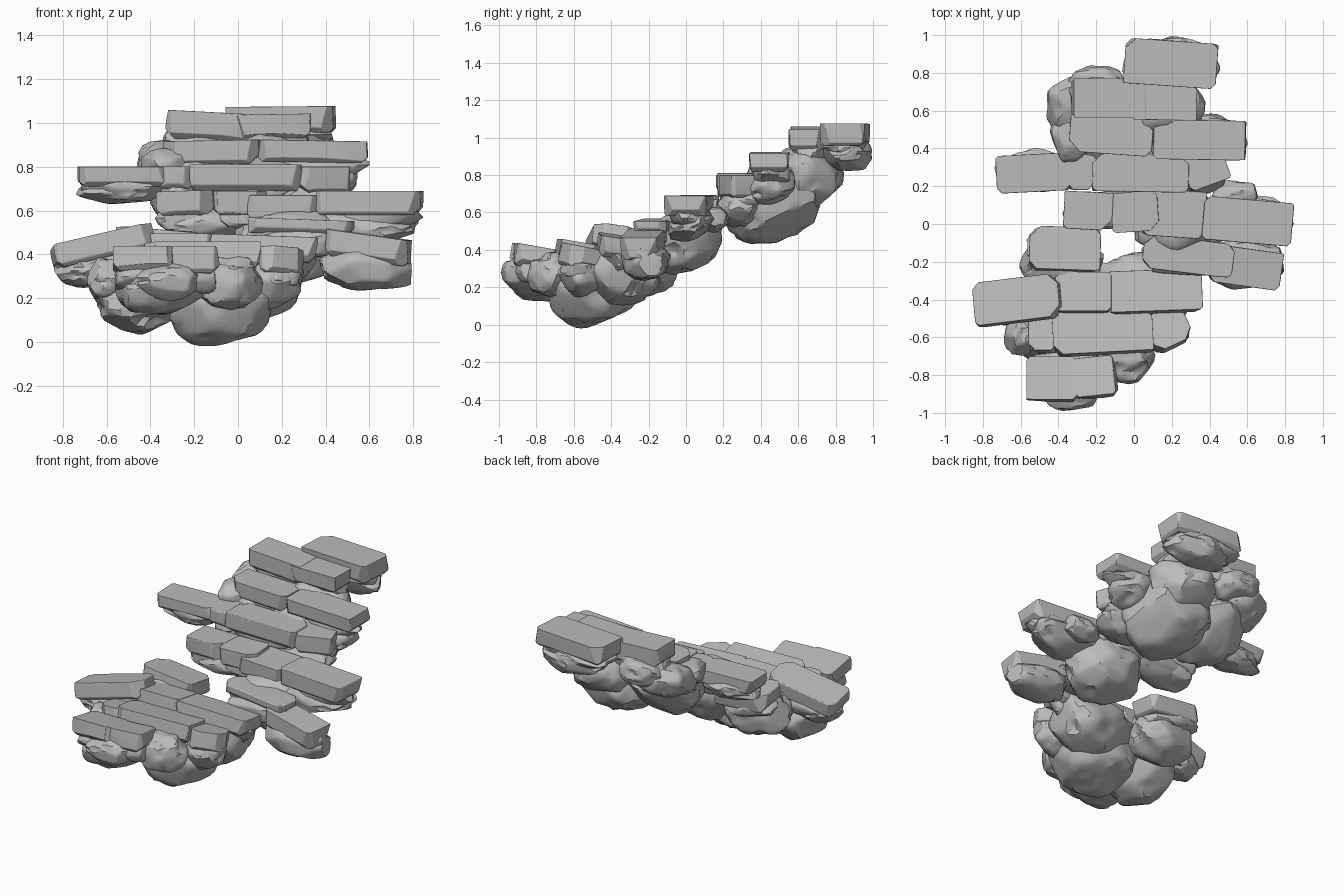
import bpy, bmesh, math, random
from mathutils import Matrix, Vector, Euler, noise

random.seed(4)
old = bpy.data.objects.get("Cube")
if old:
    bpy.data.objects.remove(old)

stone = bpy.data.materials.new("grey stone")
stone.use_nodes = True
stone.diffuse_color = (0.5, 0.5, 0.5, 1)
stone.node_tree.nodes["Principled BSDF"].inputs["Base Color"].default_value = stone.diffuse_color
parts = []


def add_object(name, bm, matrix):
    mesh = bpy.data.meshes.new(name)
    bmesh.ops.recalc_face_normals(bm, faces=bm.faces)
    bm.to_mesh(mesh)
    bm.free()
    mesh.materials.append(stone)
    obj = bpy.data.objects.new(name, mesh)
    obj.matrix_world = matrix
    bpy.context.collection.objects.link(obj)
    parts.append(obj)
    return obj


def placement(centre, pitch=0, roll=0, yaw=0):
    turn = Euler([math.radians(a) for a in (pitch, roll, yaw)]).to_matrix().to_4x4()
    return Matrix.Translation(centre) @ turn


def random_direction():
    return Vector([random.gauss(0, 1) for axis in range(3)]).normalized()


# Rounded, boxy boulder with chiselled planes and craggy lumps
def boulder(name, matrix, radii, power=0.85, lumps=0.2):
    bm = bmesh.new()
    bmesh.ops.create_icosphere(bm, subdivisions=4, radius=1)
    cuts = [(random_direction(), random.uniform(0.86, 1.02)) for plane in range(22)]
    offset = random_direction() * 20
    for v in bm.verts:
        p = Vector([math.copysign(abs(c) ** power, c) for c in v.co])
        crag = abs(noise.noise(p * 2.2 - offset))
        p *= 1.06 + lumps * (noise.noise(p * 1.5 + offset) - crag)
        for normal, depth in cuts:
            over = p.dot(normal) - depth
            if over > 0:
                p -= normal * over * 0.9
        v.co = Vector([c * r for c, r in zip(p, radii)])
    return add_object(name, bm, matrix)


# Cut slab of stone with chipped corners, and a rough ledge of rock below it
def slab(name, x, y, top, thick=0.11, yaw=0, pitch=0, roll=0):
    half = Vector(((x[1] - x[0]) / 2, (y[1] - y[0]) / 2, thick / 2))
    bm = bmesh.new()
    bmesh.ops.create_cube(bm, size=2)
    bmesh.ops.scale(bm, vec=half, verts=bm.verts)

    def chip(direction, depth):
        normal = Vector(direction).normalized()
        reach = sum(abs(n) * h for n, h in zip(normal, half))
        cut = bmesh.ops.bisect_plane(
            bm, geom=bm.verts[:] + bm.edges[:] + bm.faces[:],
            plane_co=normal * (reach - depth), plane_no=normal, clear_outer=True)
        edges = [e for e in cut["geom_cut"] if isinstance(e, bmesh.types.BMEdge)]
        if edges:
            bmesh.ops.holes_fill(bm, edges=edges)

    for sx in (-1, 1):
        chip((sx, 0, random.uniform(-0.4, 0.3)), random.uniform(0.003, 0.015))
        chip((sx, 0, -1), random.uniform(0.01, 0.03))
        for sy in (-1, 1):
            chip((sx, sy, random.uniform(-0.5, 0.4)), random.uniform(0.012, 0.045))
            chip((sx * random.uniform(0.05, 0.15), sy, -0.1), random.uniform(0.004, 0.014))
    for sy in (-1, 1):
        chip((0, sy, -1), random.uniform(0.006, 0.02))
    bmesh.ops.remove_doubles(bm, verts=bm.verts, dist=0.002)

    matrix = placement((sum(x) / 2, sum(y) / 2, top - thick / 2), pitch, roll, yaw)
    obj = add_object(name, bm, matrix)
    bevel = obj.modifiers.new("worn edges", "BEVEL")
    bevel.width = 0.006
    bevel.segments = 3
    below = matrix @ Matrix.Translation((0, 0.01, -thick / 2 - 0.01))
    boulder(name + "_ledge", below, (half.x, half.y * 0.97, 0.07), 0.65, 0.12)


# Upper flight
slab("top_step", (-0.05, 0.44), (0.73, 0.97), 1.075, 0.12, yaw=-4, roll=-0.5)
slab("second_step_left", (-0.33, 0.06), (0.56, 0.77), 1.05, 0.13, roll=3)
slab("second_step_right", (0.0, 0.34), (0.55, 0.74), 1.04, yaw=-1, roll=-1)
slab("third_step_left", (-0.34, 0.1), (0.37, 0.57), 0.92, yaw=-4, roll=-1)
slab("third_step_right", (0.09, 0.6), (0.34, 0.55), 0.92, 0.1, yaw=-1, roll=1)
slab("fourth_step_left", (-0.73, -0.33), (0.17, 0.37), 0.80, 0.09, yaw=3)
slab("fourth_step_middle", (-0.36, -0.2), (0.18, 0.37), 0.80, 0.1, yaw=-2)
slab("fourth_step_right", (-0.22, 0.29), (0.17, 0.37), 0.81, 0.12, yaw=-1)
slab("fourth_step_end", (0.25, 0.49), (0.2, 0.4), 0.80, 0.12, yaw=20)

# Middle flight
slab("fifth_step_left", (-0.37, -0.11), (-0.03, 0.17), 0.69, yaw=-3, roll=-2)
slab("fifth_step_inner", (-0.12, 0.14), (-0.04, 0.17), 0.69, yaw=4)
slab("fifth_step_middle", (0.05, 0.38), (-0.07, 0.18), 0.67, yaw=-4)
slab("fifth_step_right", (0.36, 0.84), (-0.1, 0.13), 0.69, yaw=-5)
slab("sixth_step_left", (0.04, 0.53), (-0.26, -0.08), 0.56, 0.07, yaw=-7, roll=2)
slab("sixth_step_right", (0.4, 0.79), (-0.33, -0.13), 0.49, 0.12, yaw=-8, roll=8)

# Lower flight, tipped back a little
slab("back_left_step", (-0.56, -0.18), (-0.25, -0.02), 0.50, 0.11, yaw=-2, pitch=-8, roll=5)
slab("side_step", (-0.85, -0.38), (-0.52, -0.29), 0.485, 0.11, yaw=7, pitch=-8, roll=-13)
slab("seventh_step_left", (-0.42, -0.12), (-0.47, -0.26), 0.48, pitch=-9)
slab("seventh_step_right", (-0.14, 0.36), (-0.47, -0.25), 0.47, yaw=2, pitch=-9, roll=2)
slab("eighth_step_left", (-0.56, -0.4), (-0.68, -0.49), 0.42, pitch=-10)
slab("eighth_step_middle", (-0.43, 0.1), (-0.69, -0.46), 0.44, 0.12, yaw=3, pitch=-10)
slab("eighth_step_right", (0.06, 0.29), (-0.66, -0.46), 0.42, 0.12, yaw=25, pitch=-10, roll=5)
slab("bottom_step_left", (-0.57, -0.3), (-0.94, -0.71), 0.42, 0.11, pitch=-10)
slab("bottom_step_right", (-0.32, -0.09), (-0.92, -0.71), 0.42, 0.12, yaw=6, pitch=-10)


# Rocks holding up each flight, all leaning along its slope
def rocks(flight, pitch, **pieces):
    for spot, (centre, radii) in pieces.items():
        boulder(f"{flight}_rock_{spot}", placement(centre, pitch), radii)


rocks(
    "upper", 26,
    main=((0.14, 0.46, 0.65), (0.28, 0.28, 0.2)),
    left=((-0.19, 0.47, 0.69), (0.2, 0.25, 0.17)),
    back=((0.16, 0.64, 0.78), (0.2, 0.18, 0.17)),
    back_left=((-0.3, 0.62, 0.81), (0.16, 0.18, 0.11)),
    bulge=((-0.19, 0.73, 0.87), (0.16, 0.11, 0.09)),
    right=((0.38, 0.45, 0.74), (0.17, 0.14, 0.09)),
    front=((0.32, 0.28, 0.63), (0.18, 0.13, 0.1)),
)
rocks(
    "upper_edge", 0,
    wing=((-0.52, 0.28, 0.71), (0.19, 0.11, 0.07)),
    shoulder=((-0.32, 0.46, 0.81), (0.12, 0.12, 0.08)),
    summit=((0.22, 0.86, 0.91), (0.22, 0.13, 0.09)),
)
rocks(
    "middle", 24,
    main=((0.25, 0.0, 0.44), (0.25, 0.2, 0.16)),
    right=((0.57, 0.03, 0.54), (0.26, 0.13, 0.08)),
    knob=((0.54, 0.15, 0.56), (0.12, 0.08, 0.07)),
    left=((-0.12, 0.08, 0.56), (0.23, 0.11, 0.07)),
    front=((0.29, -0.17, 0.46), (0.21, 0.11, 0.08)),
)
rocks("middle_edge", 0, low_right=((0.59, -0.22, 0.34), (0.22, 0.13, 0.1)))
rocks(
    "lower", 16,
    main=((-0.09, -0.5, 0.2), (0.26, 0.25, 0.19)),
    back=((0.06, -0.35, 0.28), (0.26, 0.21, 0.18)),
    left=((-0.46, -0.5, 0.21), (0.2, 0.23, 0.17)),
    back_left=((-0.39, -0.22, 0.32), (0.22, 0.17, 0.16)),
    right=((0.13, -0.54, 0.27), (0.15, 0.14, 0.11)),
    front_right=((-0.05, -0.72, 0.26), (0.15, 0.13, 0.12)),
)
rocks(
    "lower_edge", -6,
    front=((-0.36, -0.79, 0.25), (0.21, 0.16, 0.12)),
    nose=((-0.32, -0.89, 0.27), (0.15, 0.1, 0.08)),
    wing=((-0.7, -0.42, 0.33), (0.14, 0.11, 0.08)),
    corner=((-0.6, -0.58, 0.28), (0.09, 0.12, 0.1)),
)

# Smooth the rock but keep broken edges crisp
bpy.ops.object.select_all(action="DESELECT")
for obj in parts:
    obj.select_set(True)
bpy.context.view_layer.objects.active = parts[0]
bpy.ops.object.shade_smooth_by_angle(angle=math.radians(30))
